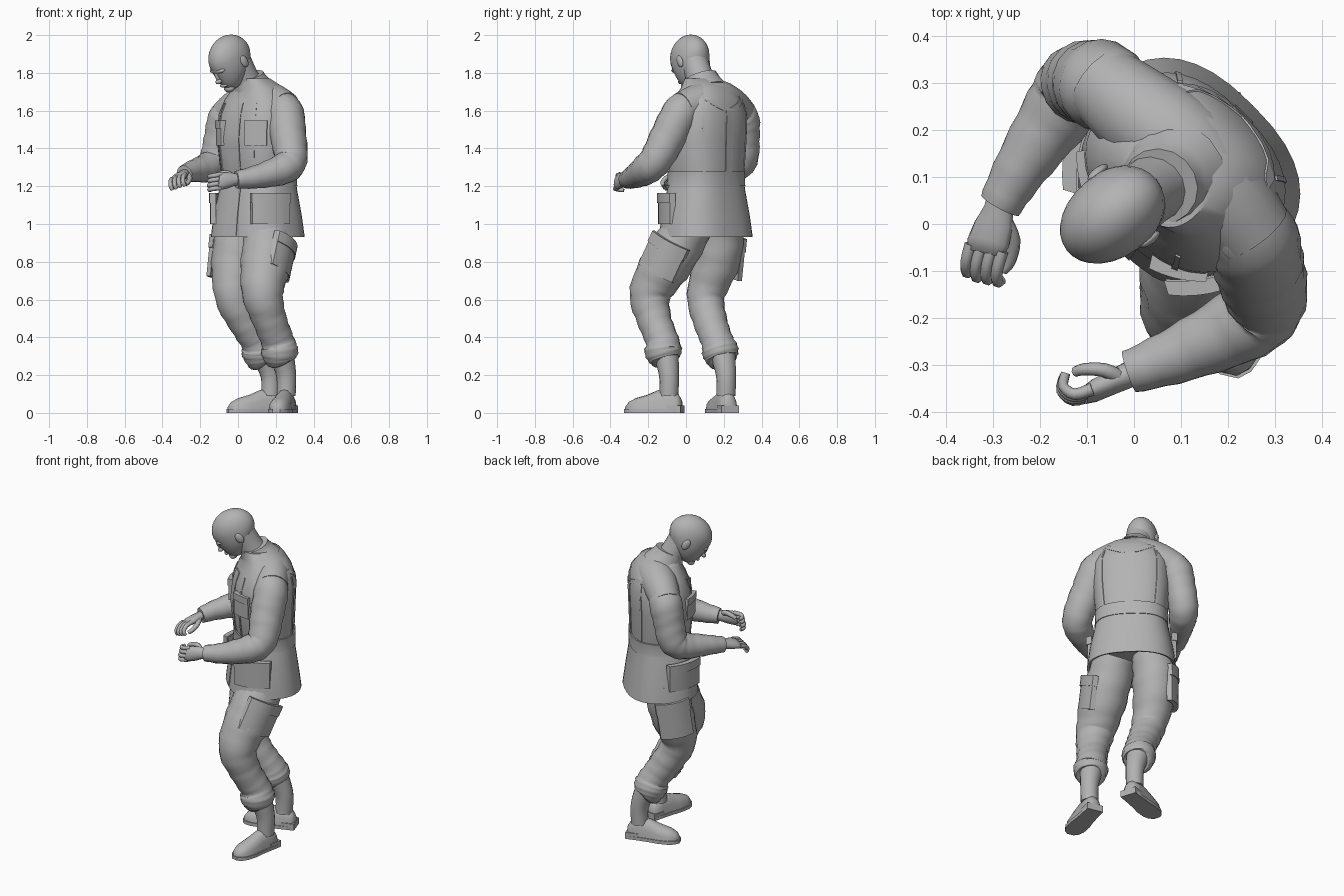
import bpy, bmesh, math
from mathutils import Vector, Matrix

if "Cube" in bpy.data.objects:
    bpy.data.objects.remove(bpy.data.objects["Cube"], do_unlink=True)

# One plain grey for the whole figure
GREY = (0.45, 0.45, 0.45, 1)
grey = bpy.data.materials.new("plain_grey")
grey.use_nodes = True
grey.diffuse_color = GREY
grey.node_tree.nodes["Principled BSDF"].inputs["Base Color"].default_value = GREY

BODY = Matrix.Rotation(math.radians(-45), 4, 'Z')   # the torso is turned to its right
WORLD = Matrix.Identity(4)


def finish(name, bm, matrix=WORLD, angle=40):
    """Turn a bmesh into a smooth shaded object with sharp creases."""
    bm.transform(matrix)
    bmesh.ops.recalc_face_normals(bm, faces=bm.faces)
    mesh = bpy.data.meshes.new(name)
    bm.to_mesh(mesh)
    bm.free()
    mesh.materials.append(grey)
    mesh.shade_smooth()
    mesh.set_sharp_from_angle(angle=math.radians(angle))
    obj = bpy.data.objects.new(name, mesh)
    bpy.context.collection.objects.link(obj)
    return obj


def loft(name, rings, matrix=WORLD, angle=40):
    """Skin a row of equal closed rings and cap both ends."""
    bm = bmesh.new()
    rows = [[bm.verts.new(p) for p in ring] for ring in rings]
    count = len(rows[0])
    for low, high in zip(rows, rows[1:]):
        for i in range(count):
            j = (i + 1) % count
            bm.faces.new((low[i], low[j], high[j], high[i]))
    bm.faces.new(rows[0])
    bm.faces.new(rows[-1])
    return finish(name, bm, matrix, angle)


def spline(points, steps):
    """Smooth path through points that also carry a radius."""
    pts = [Vector(p) for p in points]
    pts = [pts[0]] + pts + [pts[-1]]
    path = []
    for a, b, c, d in zip(pts, pts[1:], pts[2:], pts[3:]):
        for k in range(steps):
            t = k / steps
            path.append(b + (c - a) * t / 2 + (a * 2 - b * 5 + c * 4 - d) * t * t / 2
                        + (b * 3 - a - c * 3 + d) * t ** 3 / 2)
    return path + [pts[-1]]


def limb(name, points, steps=4, sides=16, fold=0.0):
    """Tapered tube along a path, with optional cloth folds."""
    path = spline(points, steps)
    spots = [p.to_3d() for p in path]
    side, rings, last = None, [], len(path) - 1
    for i, p in enumerate(path):
        tangent = (spots[min(i + 1, last)] - spots[max(i - 1, 0)]).normalized()
        if side is None:
            side = tangent.orthogonal()
        side = (side - tangent * side.dot(tangent)).normalized()
        up = tangent.cross(side)
        ring = []
        for k in range(sides):
            a = math.tau * k / sides
            r = p[3] * (1 + fold * math.sin(i * 2.2 + 2 * math.sin(a)))
            ring.append(spots[i] + side * r * math.cos(a) + up * r * math.sin(a))
        rings.append(ring)
    return loft(name, rings, angle=60)


def slab(name, place, size, yaw=0, roll=0, base=WORLD, bend=0.0):
    """Plate facing -y before turning, curved back around the body by bend."""
    wide, deep, tall = (s / 2 for s in size)
    rings = []
    for k in range(9):
        x = wide * (k / 4 - 1)
        y = bend * x * x
        rings.append([(x, y - deep, -tall), (x, y + deep, -tall), (x, y + deep, tall), (x, y - deep, tall)])
    turn = Matrix.Rotation(math.radians(yaw), 4, 'Z') @ Matrix.Rotation(math.radians(roll), 4, 'Y')
    return loft(name, rings, base @ Matrix.Translation(place) @ turn)


def pocket(name, place, width, height, yaw, roll=0, base=WORLD, bend=2.0):
    """Patch pocket with an overhanging flap."""
    slab(name, place, (width, 0.03, height), yaw, roll, base, bend)
    turn = Matrix.Rotation(math.radians(yaw), 3, 'Z') @ Matrix.Rotation(math.radians(roll), 3, 'Y')
    lift = turn @ Vector((0, -0.005, height * 0.36))
    slab(name + "_flap", Vector(place) + lift, (width * 1.04, 0.032, height * 0.32), yaw, roll, base, bend)


def ball(name, place, size, base):
    bm = bmesh.new()
    bmesh.ops.create_uvsphere(bm, u_segments=14, v_segments=10, radius=1)
    return finish(name, bm, base @ Matrix.Translation(place) @ Matrix.Diagonal((*size, 1)), 80)


# Jacket: height, half width, half depth, depth centre
SECTIONS = [(0.93, 0.25, 0.205, 0.148), (1.05, 0.235, 0.19, 0.147), (1.17, 0.21, 0.17, 0.15),
            (1.24, 0.195, 0.16, 0.155), (1.3, 0.205, 0.17, 0.15), (1.45, 0.22, 0.18, 0.145),
            (1.58, 0.22, 0.175, 0.155), (1.66, 0.19, 0.15, 0.16), (1.72, 0.135, 0.12, 0.155),
            (1.77, 0.08, 0.085, 0.115)]


def jacket_point(degrees, z, off=0.0):
    """Point on the jacket; 90 degrees is the back, -90 the front."""
    for a, b in zip(SECTIONS, SECTIONS[1:]):
        if z <= b[0] or b is SECTIONS[-1]:
            t = (z - a[0]) / (b[0] - a[0])
            wide, deep, centre = (a[i] + (b[i] - a[i]) * t for i in (1, 2, 3))
            break
    c, s = math.cos(math.radians(degrees)), math.sin(math.radians(degrees))
    bulge = lambda v: math.copysign(abs(v) ** 0.8, v)
    return Vector(((wide + off) * bulge(c), centre + (deep + off) * bulge(s), z))


def jacket_band(name, levels):
    """Closed band of cloth through (height, offset) levels."""
    loft(name, [[jacket_point(d, z, off) for d in range(0, 360, 10)] for z, off in levels], BODY)


def strip(name, path, width, off=0.004):
    """Thin cloth strip lying on the jacket along (angle, height) points."""
    rings = []
    for a, z in path:
        lo, hi = a - width, a + width
        rings.append([jacket_point(lo, z, -0.01), jacket_point(lo, z, off),
                      jacket_point(hi, z, off), jacket_point(hi, z, -0.01)])
    loft(name, rings, BODY, 20)


heights = [s[0] for s in SECTIONS]
jacket_band("jacket_skirt", [(1.0, -0.02), (0.935, -0.01)] + [(z, 0.004) for z in heights[:4]])
jacket_band("jacket_body", [(z, 0) for z in heights[3:]])
jacket_band("waistband", [(z, 0.008) for z in (1.2, 1.21, 1.27, 1.28)])
rows = [1.28 + 0.04 * i for i in range(10)]
strip("front_placket", [(-90, z) for z in rows], 7)
strip("skirt_placket", [(-90, z) for z in (0.94, 1.05, 1.19)], 7, 0.008)
strip("back_pleat", [(90, z) for z in rows[:9]], 4)
for sign, label in ((1, "left"), (-1, "right")):
    strip(label + "_yoke", [(90 - sign * k * 12, 1.6 + 0.02 * k) for k in range(5)], 8)
    strip(label + "_front_seam", [(-90 + sign * 30, z) for z in rows], 2)
    strip(label + "_back_seam", [(90 - sign * 42, z) for z in rows], 2)
    pocket(label + "_skirt_pocket", (sign * 0.212, 0.04, 1.08), 0.21, 0.16, sign * 62, 0, BODY)
    pocket(label + "_chest_pocket", (sign * 0.135, 0.0, 1.48), 0.12, 0.13, sign * 32, 0, BODY)

# Shoulders, neck, collar and sleeves
limb("shoulders", [(-0.07, 0.3, 1.57, 0.085), (0.01, 0.235, 1.625, 0.1), (0.1, 0.165, 1.655, 0.107),
                   (0.18, 0.075, 1.645, 0.102), (0.25, -0.02, 1.61, 0.09)])
limb("neck", [(0.08, 0.1, 1.7, 0.08), (0.04, 0.075, 1.77, 0.073), (0, 0.045, 1.86, 0.072)])
limb("collar", [(0.085, 0.105, 1.7, 0.12), (0.065, 0.09, 1.75, 0.095), (0.055, 0.08, 1.785, 0.083)])
limb("left_sleeve", [(0.18, 0.04, 1.635, 0.07), (0.245, -0.02, 1.6, 0.097), (0.265, -0.09, 1.47, 0.097),
                     (0.28, -0.16, 1.34, 0.087), (0.235, -0.21, 1.29, 0.082),
                     (0.1, -0.275, 1.25, 0.062), (-0.01, -0.315, 1.235, 0.046)], 5, 18, 0.025)
limb("right_sleeve", [(0, 0.25, 1.61, 0.07), (-0.06, 0.29, 1.565, 0.095), (-0.09, 0.3, 1.46, 0.09),
                      (-0.12, 0.295, 1.34, 0.085), (-0.16, 0.24, 1.3, 0.078),
                      (-0.24, 0.12, 1.28, 0.058), (-0.285, 0.04, 1.265, 0.046)], 5, 18, 0.025)

# Trousers, bunched above the boots
limb("left_trouser", [(0.17, 0.04, 1.02, 0.12), (0.15, -0.085, 0.82, 0.135), (0.13, -0.187, 0.64, 0.112),
                      (0.165, -0.17, 0.5, 0.092), (0.21, -0.125, 0.38, 0.088),
                      (0.22, -0.12, 0.33, 0.1), (0.225, -0.11, 0.285, 0.085),
                      (0.23, -0.105, 0.27, 0.06)], 5, 18, 0.03)
limb("right_trouser", [(0.02, 0.19, 1.02, 0.12), (-0.015, 0.165, 0.82, 0.125), (-0.025, 0.105, 0.62, 0.1),
                       (0.04, 0.13, 0.48, 0.09), (0.1, 0.165, 0.38, 0.086),
                       (0.115, 0.18, 0.33, 0.098), (0.125, 0.19, 0.285, 0.085),
                       (0.135, 0.195, 0.27, 0.06)], 5, 18, 0.03)
pocket("left_thigh_pocket", (0.265, -0.135, 0.825), 0.22, 0.19, 65, 27, WORLD, 3.2)
pocket("right_thigh_pocket", (-0.1, 0.25, 0.82), 0.19, 0.22, -135, -8, WORLD, 3.2)


def boot(label, top, ankle, direction):
    """Boot with shaft, shaped foot, sole and heel block."""
    limb(label + "_boot_shaft", [(*top, 0.31, 0.066), (*ankle, 0.2, 0.053), (*ankle, 0.09, 0.05)])
    d = Vector((*direction, 0)).normalized()
    frame = Matrix.Translation((*ankle, 0)) @ d.to_track_quat('-Y', 'Z').to_matrix().to_4x4()
    shape = [(-0.068, 0.03, 0.07), (-0.05, 0.046, 0.1), (0, 0.047, 0.135), (0.06, 0.05, 0.12),
             (0.12, 0.057, 0.095), (0.18, 0.054, 0.078), (0.215, 0.04, 0.06), (0.235, 0.016, 0.035)]
    rings, sole = [], []
    for s, w, h in shape:
        arc = [math.pi * k / 8 for k in range(9)]
        rings.append([(w * math.cos(a), -s, 0.01 + (h - 0.01) * math.sin(a) ** 0.7) for a in arc])
        w += 0.004
        sole.append([(w, -s * 1.02, 0), (w, -s * 1.02, 0.02), (-w, -s * 1.02, 0.02), (-w, -s * 1.02, 0)])
    loft(label + "_boot_foot", rings, frame, 50)
    loft(label + "_boot_sole", sole, frame)
    slab(label + "_boot_heel", (0, 0.035, 0.02), (0.098, 0.075, 0.04), 0, 0, frame)


boot("left", (0.23, -0.105), (0.255, -0.09), (-0.22, -0.97))
boot("right", (0.135, 0.195), (0.172, 0.212), (-0.95, -0.31))


def hand(label, wrist, reach, spread, curl):
    """Palm, four curled fingers and a thumb on the spread side."""
    w = Vector(wrist)
    d, s, c = (Vector(v).normalized() for v in (reach, spread, curl))
    section = [(math.cos(math.tau * k / 12), math.sin(math.tau * k / 12)) for k in range(12)]
    profile = ((-0.04, 0.034, 0.03), (0, 0.033, 0.028), (0.035, 0.043, 0.026), (0.075, 0.047, 0.024),
               (0.1, 0.04, 0.018))
    loft(label + "_palm", [[w + d * t + s * (x * h) + c * (y * deep) for x, y in section]
                           for t, h, deep in profile], angle=60)
    for i in range(4):
        p = w + d * 0.085 + s * (0.036 - 0.024 * i)
        size = 0.9 if i == 3 else 1
        bends = [p, p + d * 0.04 * size + c * 0.006, p + d * 0.058 * size + c * 0.032,
                 p + d * 0.045 * size + c * 0.056]
        limb(label + "_finger", [(*b, 0.0135 - 0.001 * k) for k, b in enumerate(bends)], 3, 8)
    bends = [w + d * 0.02 + s * 0.02, w + d * 0.05 + s * 0.045 + c * 0.025,
             w + d * 0.09 + s * 0.045 + c * 0.045, w + d * 0.11 + s * 0.035 + c * 0.05]
    limb(label + "_thumb", [(*b, 0.017 - 0.002 * k) for k, b in enumerate(bends)], 3, 8)


hand("left", (-0.015, -0.322, 1.235), (-0.9, -0.42, -0.1), (0.1, 0.2, 1), (-0.3, 0.95, -0.15))
hand("right", (-0.288, 0.03, 1.262), (-0.3, -0.95, -0.15), (0.9, -0.2, 0.3), (0.2, -0.35, -0.9))

# Head, turned and bowed to look at the hands
HEAD = (Matrix.Translation((-0.045, 0.02, 1.883)) @ Matrix.Rotation(math.radians(-52), 4, 'Z')
        @ Matrix.Rotation(math.radians(34), 4, 'X'))
skull = bmesh.new()
bmesh.ops.create_uvsphere(skull, u_segments=28, v_segments=20, radius=1)
for v in skull.verts:
    t = max(0, -v.co.z)                        # the lower half grows into a jaw
    v.co.x *= 0.09 * (1 + 0.12 * t)
    v.co.y = v.co.y * 0.128 - 0.055 * t * t
    v.co.z *= 0.116 * (1 + 0.35 * t)
finish("head", skull, HEAD, 80)
ball("brow", (0, -0.105, -0.012), (0.06, 0.025, 0.016), HEAD)
ball("nose_bridge", (0, -0.122, -0.045), (0.012, 0.016, 0.035), HEAD)
ball("nose_tip", (0, -0.132, -0.066), (0.019, 0.018, 0.013), HEAD)
ball("lips", (0, -0.115, -0.102), (0.028, 0.014, 0.01), HEAD)
ball("chin", (0, -0.092, -0.135), (0.036, 0.026, 0.022), HEAD)
for sign, label in ((1, "left"), (-1, "right")):
    ball(label + "_ear", (sign * 0.09, 0.012, -0.035), (0.011, 0.022, 0.034), HEAD)
    ball(label + "_eye", (sign * 0.033, -0.1, -0.036), (0.015, 0.013, 0.008), HEAD)
